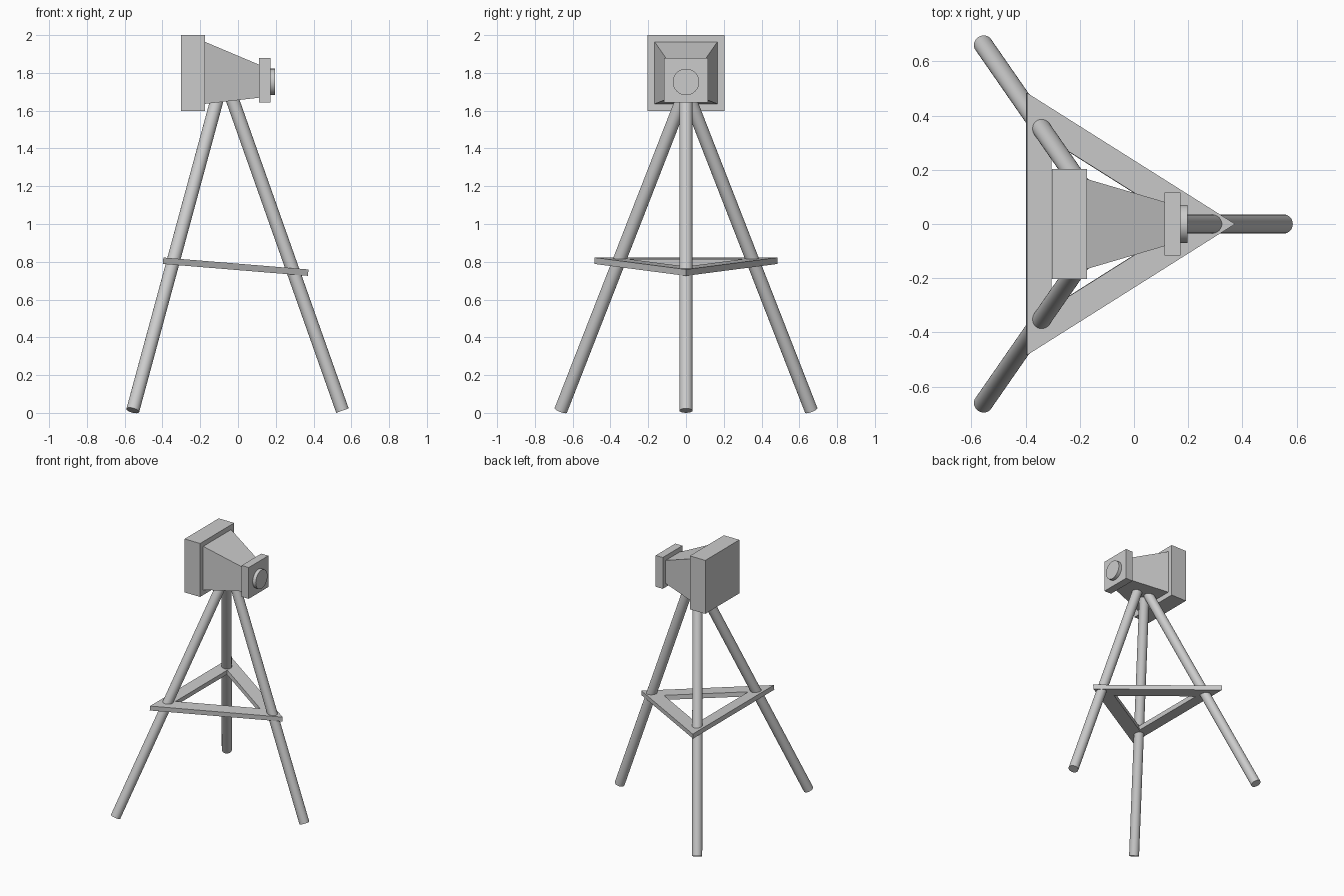
import bpy, bmesh, math
from mathutils import Vector

if "Cube" in bpy.data.objects:
    bpy.data.objects.remove(bpy.data.objects["Cube"])


def finish(bm, name):
    bmesh.ops.recalc_face_normals(bm, faces=bm.faces)
    mesh = bpy.data.meshes.new(name)
    bm.to_mesh(mesh)
    bm.free()
    ob = bpy.data.objects.new(name, mesh)
    bpy.context.collection.objects.link(ob)
    return ob


def loft(name, x0, y0, bot0, top0, x1, y1, bot1, top1):
    """Box or frustum between two upright rectangles at x0 and x1."""
    bm = bmesh.new()
    rings = [[bm.verts.new((x, sy * y, z)) for sy, z in ((-1, b), (1, b), (1, t), (-1, t))]
             for x, y, b, t in ((x0, y0, bot0, top0), (x1, y1, bot1, top1))]
    for ring in rings:
        bm.faces.new(ring)
    for i in range(4):
        j = (i + 1) % 4
        bm.faces.new((rings[0][i], rings[0][j], rings[1][j], rings[1][i]))
    return finish(bm, name)


def rod(name, a, b, radius):
    """Smooth cylinder from point a to point b."""
    a, b = Vector(a), Vector(b)
    d = b - a
    bpy.ops.mesh.primitive_cylinder_add(vertices=32, radius=radius, depth=d.length,
                                        location=(a + b) / 2,
                                        rotation=d.to_track_quat('Z', 'Y').to_euler())
    ob = bpy.context.object
    ob.name = name
    bpy.ops.object.shade_smooth_by_angle(angle=math.radians(35))
    return ob


# Camera body, tapered bellows, lens board and lens
loft("camera_back", -0.303, 0.203, 1.597, 2.0, -0.174, 0.203, 1.597, 2.0)
loft("bellows", -0.174, 0.166, 1.636, 1.964, 0.115, 0.081, 1.669, 1.842)
loft("lens_board", 0.112, 0.117, 1.642, 1.878, 0.171, 0.117, 1.642, 1.878)
rod("lens", (0.165, 0, 1.752), (0.197, 0, 1.752), 0.07)

# Tripod legs
rod("front_leg", (0.553, 0, 0.012), (-0.03, 0, 1.66), 0.035)
for side, sy in (("left", 1), ("right", -1)):
    rod(side + "_rear_leg", (-0.557, sy * 0.663, 0.013), (-0.112, sy * 0.022, 1.655), 0.035)

# Tilted triangular brace with an open middle
bm = bmesh.new()
slope = -0.082
normal = Vector((-slope, 0, 1)).normalized() * 0.034
loops = []
for tip, back, half in ((0.373, -0.395, 0.484), (0.184, -0.305, 0.308)):
    for drop in (0, 1):
        loops.append([bm.verts.new(Vector((x, y, 0.79 + slope * x)) - normal * drop)
                      for x, y in ((tip, 0), (back, half), (back, -half))])
outer_top, outer_low, inner_top, inner_low = loops
for p, q in ((outer_top, inner_top), (inner_top, inner_low),
             (inner_low, outer_low), (outer_low, outer_top)):
    for i in range(3):
        j = (i + 1) % 3
        bm.faces.new((p[i], p[j], q[j], q[i]))
finish(bm, "leg_brace")
